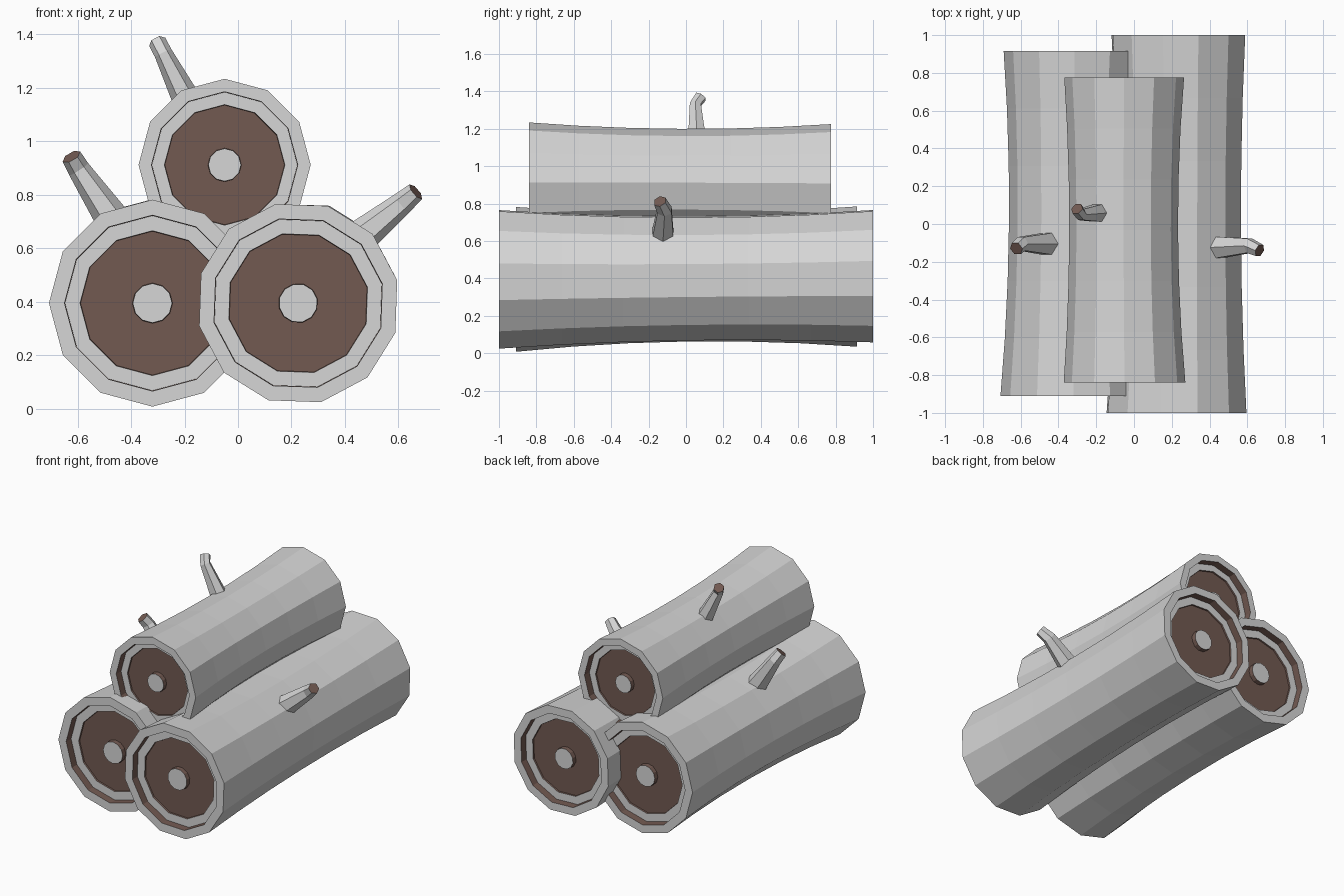
import bpy, bmesh, math
from mathutils import Vector

cube = bpy.data.objects.get("Cube")
if cube:
    bpy.data.objects.remove(cube, do_unlink=True)


def material(name, rgb):
    m = bpy.data.materials.new(name)
    m.use_nodes = True
    m.diffuse_color = (*rgb, 1)
    m.node_tree.nodes["Principled BSDF"].inputs["Base Color"].default_value = (*rgb, 1)
    return m


GREY = material("pale grey bark", (0.67, 0.67, 0.67))
BROWN = material("brown heartwood", (0.168, 0.101, 0.083))


def loft(name, rings, mats):
    """Skin a list of vertex rings; mats gives the material of each band, then of both caps."""
    bm = bmesh.new()
    loops = [[bm.verts.new(p) for p in ring] for ring in rings]
    n = len(loops[0])
    for a, b, mat in zip(loops, loops[1:], mats):
        for i in range(n):
            j = (i + 1) % n
            bm.faces.new((a[i], a[j], b[j], b[i])).material_index = mat
    bm.faces.new(loops[0]).material_index = mats[-2]
    bm.faces.new(loops[-1]).material_index = mats[-1]
    bmesh.ops.recalc_face_normals(bm, faces=bm.faces)
    mesh = bpy.data.meshes.new(name)
    bm.to_mesh(mesh)
    bm.free()
    mesh.materials.append(GREY)
    mesh.materials.append(BROWN)
    obj = bpy.data.objects.new(name, mesh)
    bpy.context.collection.objects.link(obj)
    return obj


# Cut end, from the core outwards: (radius factor, depth into the log)
CUT_END = [(0.19, 0.03), (0.195, 0.06), (0.695, 0.06), (0.70, 0.05),
           (0.845, 0.05), (0.85, 0.0)]
# Bands: core side, heartwood, step, pale ring, rim wall, rim
END_MATS = [1, 1, 1, 0, 1, 0]
STATIONS = 6


def log(name, y0, y1, front, middle, back, turn):
    """Waisted twelve-sided log; front, middle and back are (x, z, radius)."""
    f, m, b = Vector(front), Vector(middle), Vector(back)

    def ring(t, scale=1.0, y_shift=0.0):
        x, z, r = (f * (1 - t) * (1 - 2 * t) + m * 4 * t * (1 - t) + b * t * (2 * t - 1))
        y = y0 + (y1 - y0) * t + y_shift
        angles = [math.radians(turn + 30 * k) for k in range(12)]
        return [(x + r * scale * math.cos(a), y, z + r * scale * math.sin(a)) for a in angles]

    rings = [ring(0, s, d) for s, d in CUT_END]
    rings += [ring(i / STATIONS) for i in range(STATIONS + 1)]
    rings += [ring(1, s, -d) for s, d in reversed(CUT_END)]
    loft(name, rings, END_MATS + [0] * STATIONS + END_MATS[::-1] + [0, 0])


def branch(name, path, radii):
    """Tapered six-sided stub with a bent, brown cut tip."""
    pts = [Vector(p) for p in path]
    rings = []
    for i, (p, r) in enumerate(zip(pts, radii)):
        d = (pts[min(i + 1, len(pts) - 1)] - pts[max(i - 1, 0)]).normalized()
        u = d.cross(Vector((0, 1, 0))).normalized()
        v = d.cross(u)
        rings.append([p + r * (u * math.cos(k * math.pi / 3) + v * math.sin(k * math.pi / 3))
                      for k in range(6)])
    loft(name, rings, [0] * (len(pts) - 1) + [0, 1])


# Stacked logs
log("lower_right_log", -0.91, 0.915, (-0.32, 0.395, 0.387), (-0.32, 0.405, 0.342),
    (-0.315, 0.41, 0.375), 0)
log("lower_left_log", -1.0, 1.0, (0.225, 0.395, 0.38), (0.235, 0.40, 0.34),
    (0.235, 0.412, 0.363), 13)
log("top_log", -0.84, 0.775, (-0.05, 0.912, 0.322), (-0.055, 0.912, 0.288),
    (-0.052, 0.908, 0.317), 0)

# Branch stubs
branch("top_branch", [(-0.17, 0.06, 1.11), (-0.28, 0.05, 1.33), (-0.302, 0.08, 1.372)],
       [0.058, 0.034, 0.034])
branch("right_branch", [(-0.45, -0.105, 0.68), (-0.595, -0.105, 0.895), (-0.623, -0.13, 0.943)],
       [0.068, 0.042, 0.038])
branch("left_branch", [(0.43, -0.125, 0.62), (0.61, -0.115, 0.765), (0.665, -0.14, 0.812)],
       [0.068, 0.044, 0.036])
